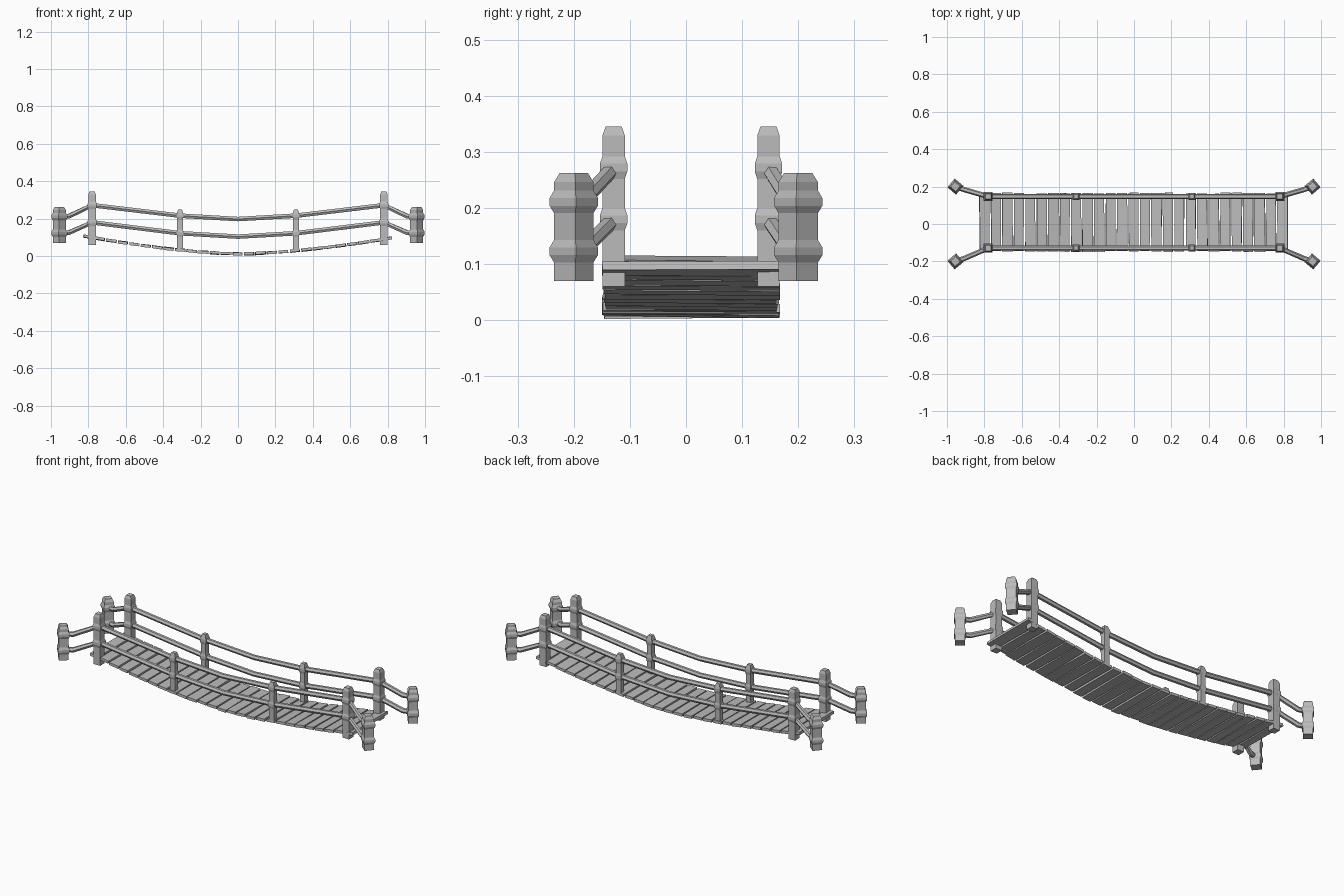
import bpy, bmesh, math, random
from mathutils import Vector, Matrix

random.seed(7)
cube = bpy.data.objects.get("Cube")
if cube:
    bpy.data.objects.remove(cube, do_unlink=True)

wood = bpy.data.materials.new("grey_wood")
wood.use_nodes = True
grey = (0.5, 0.5, 0.5, 1)
wood.diffuse_color = grey
wood.node_tree.nodes["Principled BSDF"].inputs["Base Color"].default_value = grey


def loft(name, rings):
    """Skin a list of matching point rings and cap both ends."""
    bm = bmesh.new()
    loops = [[bm.verts.new(p) for p in ring] for ring in rings]
    n = len(loops[0])
    for a, b in zip(loops, loops[1:]):
        for i in range(n):
            j = (i + 1) % n
            bm.faces.new((a[i], a[j], b[j], b[i]))
    bm.faces.new(loops[0])
    bm.faces.new(loops[-1])
    bmesh.ops.recalc_face_normals(bm, faces=bm.faces)
    mesh = bpy.data.meshes.new(name)
    bm.to_mesh(mesh)
    bm.free()
    mesh.materials.append(wood)
    obj = bpy.data.objects.new(name, mesh)
    bpy.context.collection.objects.link(obj)
    return obj


def post(name, x, y, bottom, top, half, collars, angle=0):
    """Square post with a chamfered top and a flared collar at each rail."""
    profile = [(bottom, half)]
    for z in collars:
        profile += [(z - 0.02, half), (z - 0.007, half * 1.22),
                    (z + 0.007, half * 1.22), (z + 0.02, half)]
    profile += [(top - 0.016, half), (top, half * 0.72)]
    turn = Matrix.Rotation(math.radians(angle), 3, "Z")
    rings = []
    for z, h in profile:
        corners = [(-h, -h), (h, -h), (h, h), (-h, h)]
        rings.append([turn @ Vector((u, v, 0)) + Vector((x, y, z)) for u, v in corners])
    return loft(name, rings)


def rail(name, points, width=0.028, height=0.024):
    """Six-sided beam swept along a path, mitred at each bend."""
    rings = []
    for i, p in enumerate(points):
        along = points[min(i + 1, len(points) - 1)] - points[max(i - 1, 0)]
        side = along.cross(Vector((0, 0, 1))).normalized()
        up = side.cross(along).normalized()
        rings.append([p + side * math.cos(k * math.pi / 3) * width / 2
                      + up * math.sin(k * math.pi / 3) * height / 1.73 for k in range(6)])
    return loft(name, rings)


# Posts and rails on both sides
MIDDLE = 0.009
for s, side in ((-1, "front"), (1, "back")):
    y = MIDDLE + s * 0.138
    for e, end in ((-1, "right"), (1, "left")):
        post(f"{side}_{end}_main_post", e * 0.78, y, 0.06, 0.345, 0.02, (0.18, 0.272))
        post(f"{side}_{end}_middle_post", e * 0.31, y, 0.03, 0.25, 0.015, (0.122, 0.216))
        post(f"{side}_{end}_end_post", e * 0.955, s * 0.2, 0.07, 0.262, 0.025,
             (0.123, 0.211), e * s * 40)

    for name, heights in (("upper_rail", (0.211, 0.213, 0.272, 0.216, 0.198)),
                          ("lower_rail", (0.123, 0.125, 0.18, 0.122, 0.104))):
        xs = (0.955, 0.905, 0.78, 0.31, 0.0)
        ys = (s * 0.2, s * 0.183, y, y, y)
        half = [Vector(p) for p in zip(xs, ys, heights)]
        other = [Vector((-p.x, p.y, p.z)) for p in half[-2::-1]]
        rail(f"{side}_{name}", half + other)


# Sagging deck of uneven planks
def deck_height(x):
    return 0.012 + 0.123 * abs(x) ** 1.6 - 0.006 * x


COUNT = 27
for i in range(COUNT):
    x = -0.8 + 1.595 * i / (COUNT - 1)
    slope = math.atan((deck_height(x + 0.03) - deck_height(x - 0.03)) / 0.06)
    place = (Matrix.Translation((x, MIDDLE, deck_height(x)))
             @ Matrix.Rotation(-slope + random.uniform(-0.04, 0.04), 4, "Y")
             @ Matrix.Rotation(random.uniform(-0.012, 0.012), 4, "X")
             @ Matrix.Rotation(random.uniform(-0.012, 0.012), 4, "Z"))
    rings = []
    for s in (-1, 1):
        w = random.uniform(0.025, 0.0295)
        length = s * random.uniform(0.152, 0.159)
        t = 0.0075
        rings.append([place @ Vector((u, length, v))
                      for u, v in ((-w, -t), (w, -t), (w, t), (-w, t))])
    loft(f"deck_plank_{i + 1}", rings)
